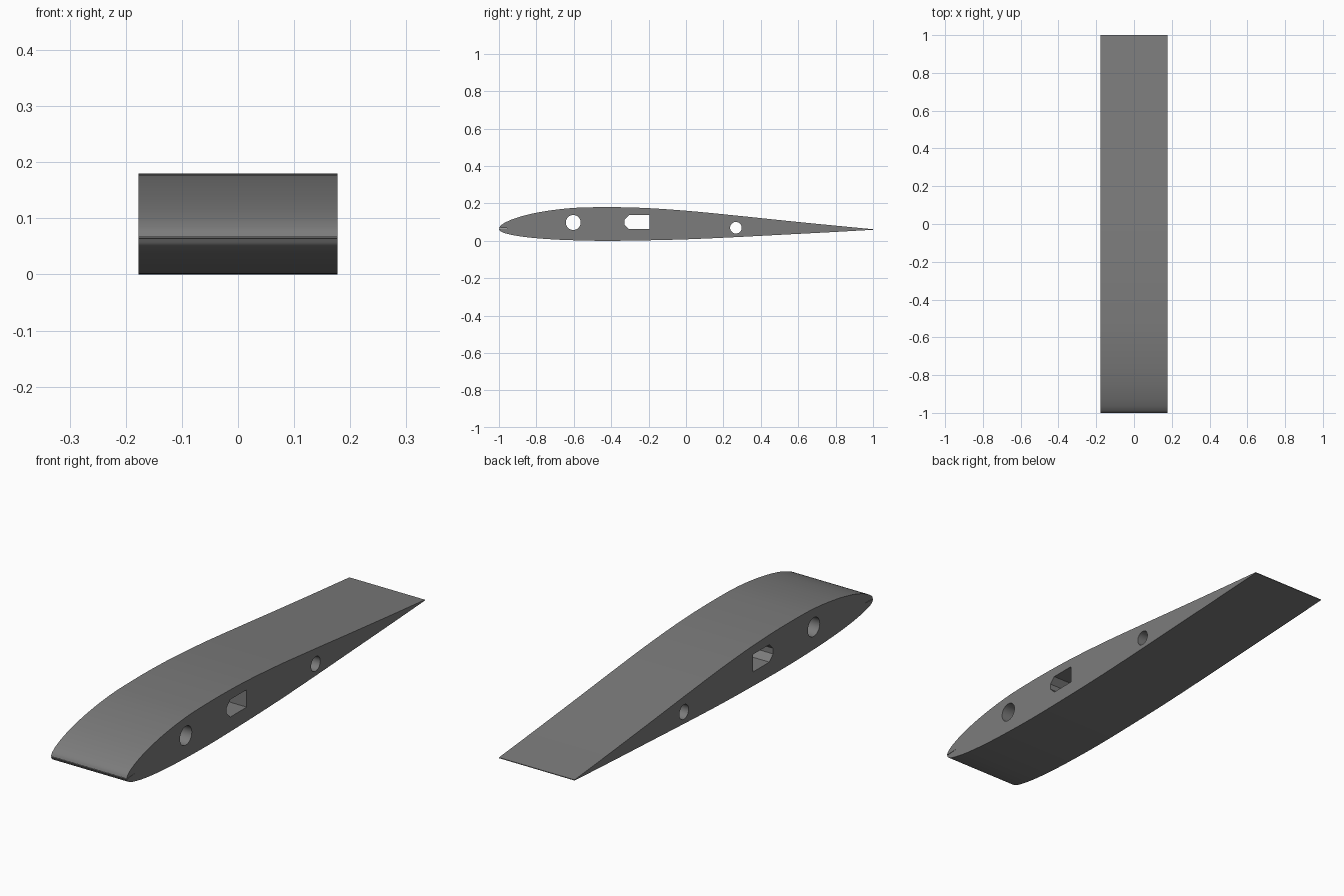
import bpy, bmesh, math
from mathutils import Vector

if "Cube" in bpy.data.objects:
    bpy.data.objects.remove(bpy.data.objects["Cube"])

HALF_WIDTH = 0.1775

# Upper and lower skin stations (y, z), nose to tail
UPPER = [(-1, .067), (-.994, .078), (-.98, .090), (-.95, .106), (-.9, .125), (-.8, .150),
         (-.7, .166), (-.6, .176), (-.45, .180), (-.25, .177), (0, .161), (.25, .137),
         (.5, .111), (.75, .086), (1, .062)]
LOWER = [(-1, .064), (-.994, .054), (-.98, .045), (-.95, .036), (-.9, .026), (-.8, .014),
         (-.7, .007), (-.6, .003), (-.45, 0), (-.25, .002), (0, .008), (.25, .019),
         (.5, .032), (.75, .045), (1, .059)]


def smooth_line(points, steps=5):
    """Smooth curve through the points, with slopes fitted to uneven spacing."""
    p = [Vector(q) for q in points]
    t = [0.0]
    for a, b in zip(p, p[1:]):
        t.append(t[-1] + (b - a).length)
    last = len(p) - 1
    slope = []
    for i in range(len(p)):
        a, b = max(i - 1, 0), min(i + 1, last)
        if 0 < i < last:
            h0, h1 = t[i] - t[a], t[b] - t[i]
            slope.append(((p[i] - p[a]) / h0 * h1 + (p[b] - p[i]) / h1 * h0) / (h0 + h1))
        else:
            slope.append((p[b] - p[a]) / (t[b] - t[a]))
    out = []
    for i in range(last):
        h = t[i + 1] - t[i]
        for s in range(steps):
            u = s / steps
            out.append(p[i] * (2*u**3 - 3*u**2 + 1) + slope[i] * h * (u**3 - 2*u**2 + u)
                       + p[i + 1] * (3*u**2 - 2*u**3) + slope[i + 1] * h * (u**3 - u**2))
    return out + [p[-1]]


def circle(y, z, r, n=32):
    return [(y + r * math.cos(2 * math.pi * i / n), z + r * math.sin(2 * math.pi * i / n))
            for i in range(n)]


# Outer section with a hairline slit in the nose, plus three through holes
nose_slit = [(-.93, .0695)]
outline = smooth_line(UPPER)[::-1] + nose_slit + smooth_line(LOWER)
spar_slot = [(-.195, .063), (-.195, .137), (-.305, .137), (-.33, .112), (-.33, .088), (-.305, .063)]
loops = [outline, circle(-.603, .098, .04), spar_slot, circle(.267, .07, .031)]

bm = bmesh.new()
edges = []
for loop in loops:
    verts = [bm.verts.new((-HALF_WIDTH, q[0], q[1])) for q in loop]
    edges += [bm.edges.new((verts[i - 1], verts[i])) for i in range(len(verts))]
bmesh.ops.triangle_fill(bm, edges=edges, use_beauty=True, normal=(-1, 0, 0))
extruded = bmesh.ops.extrude_face_region(bm, geom=bm.faces[:])
moved = [g for g in extruded["geom"] if isinstance(g, bmesh.types.BMVert)]
bmesh.ops.translate(bm, verts=moved, vec=(2 * HALF_WIDTH, 0, 0))
bmesh.ops.recalc_face_normals(bm, faces=bm.faces[:])

mesh = bpy.data.meshes.new("wing_section")
bm.to_mesh(mesh)
bm.free()
wing = bpy.data.objects.new("wing_section", mesh)
bpy.context.collection.objects.link(wing)

grey = bpy.data.materials.new("mid grey")
grey.diffuse_color = (0.2, 0.2, 0.2, 1)
grey.use_nodes = True
grey.node_tree.nodes["Principled BSDF"].inputs["Base Color"].default_value = grey.diffuse_color
mesh.materials.append(grey)

# Smooth skin, sharp rims
bpy.context.view_layer.objects.active = wing
wing.select_set(True)
bpy.ops.object.shade_smooth_by_angle(angle=math.radians(30))
